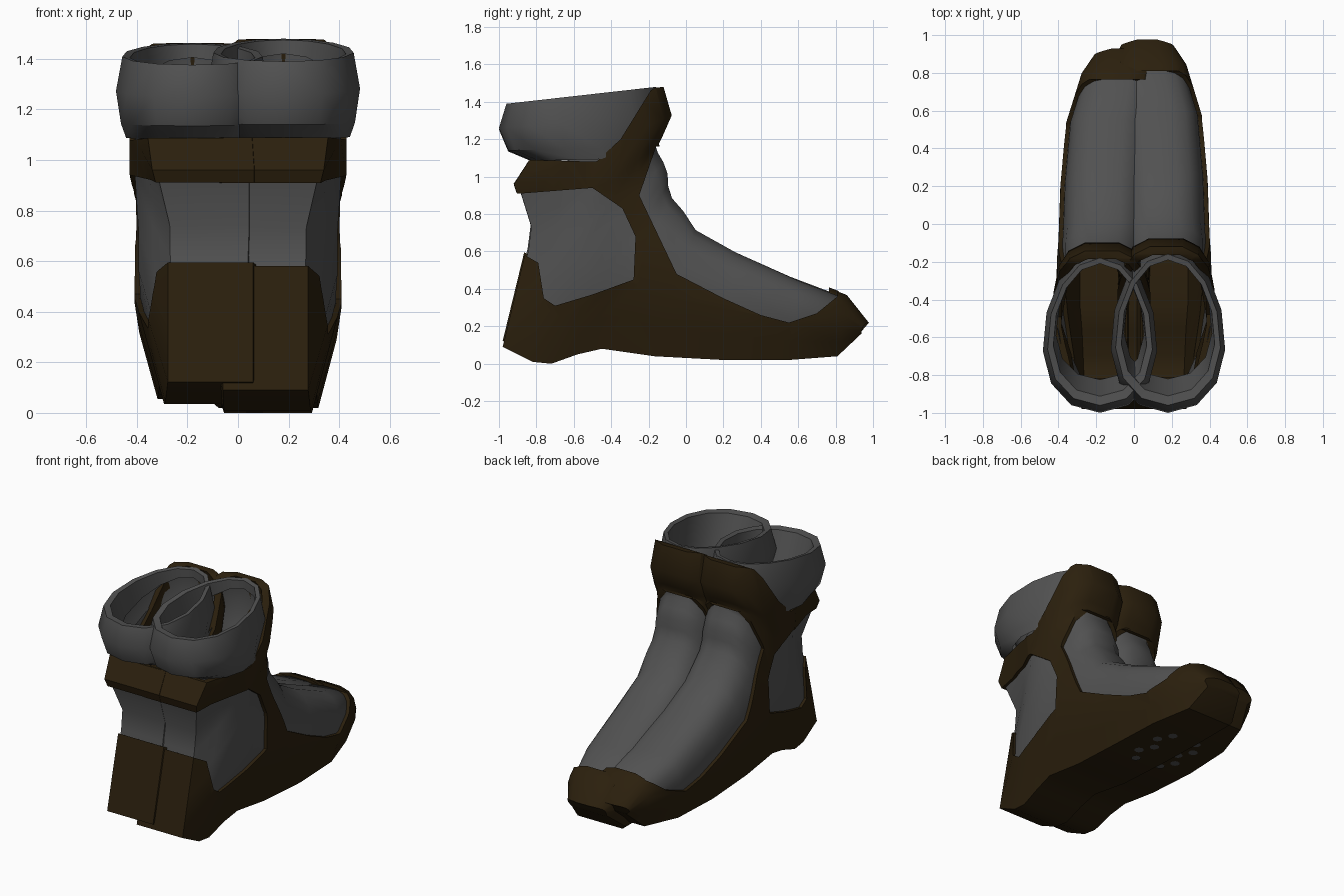
import bpy
import bmesh
import math
from mathutils import Vector

default_cube = bpy.data.objects.get("Cube")
if default_cube:
    bpy.data.objects.remove(default_cube, do_unlink=True)


def make_material(name, colour):
    mat = bpy.data.materials.new(name)
    mat.use_nodes = True
    mat.diffuse_color = colour
    shader = mat.node_tree.nodes["Principled BSDF"]
    shader.inputs["Base Color"].default_value = colour
    shader.inputs["Roughness"].default_value = 0.8
    return mat


GREY = make_material("grey fabric", (0.083, 0.083, 0.083, 1))
BROWN = make_material("dark brown leather", (0.024, 0.014, 0.004, 1))

# Boot sections: sole or back point (y, z), top or front point (y, z),
# half width, centre x, flatness of the outer back corner;
# running from the toe round the heel to the ankle
SECTIONS = [
    (0.965, 0.16, 0.99, 0.22, 0.14, 0.07, 0.8),
    (0.81, 0.04, 0.86, 0.37, 0.20, 0.08, 0.75),
    (0.55, 0.02, 0.60, 0.47, 0.23, 0.13, 0.75),
    (0.20, 0.02, 0.27, 0.62, 0.24, 0.15, 0.7),
    (-0.17, 0.04, 0.06, 0.74, 0.245, 0.155, 0.65),
    (-0.45, 0.08, 0.00, 0.84, 0.245, 0.165, 0.6),
    (-0.58, 0.05, -0.06, 0.91, 0.245, 0.165, 0.55),
    (-0.72, 0.00, -0.08, 0.98, 0.245, 0.165, 0.52),
    (-0.82, 0.01, -0.08, 1.04, 0.245, 0.165, 0.5),
    (-0.98, 0.09, -0.10, 1.10, 0.25, 0.165, 0.45),
    (-0.92, 0.34, -0.13, 1.15, 0.25, 0.165, 0.45),
    (-0.86, 0.59, -0.14, 1.18, 0.255, 0.17, 0.42),
    (-0.845, 0.72, -0.12, 1.22, 0.26, 0.17, 0.42),
    (-0.92, 0.96, -0.07, 1.33, 0.26, 0.17, 0.65),
    (-0.83, 1.10, -0.12, 1.50, 0.25, 0.17, 0.75),
]

# Collar sections: from the lower edge over the rim and down the inside
COLLAR = [
    (-0.82, 1.085, -0.18, 1.10, 0.26, 0.18),
    (-0.95, 1.14, -0.16, 1.16, 0.28, 0.18),
    (-1.00, 1.26, -0.12, 1.32, 0.30, 0.18),
    (-0.96, 1.39, -0.16, 1.48, 0.275, 0.18),
    (-0.91, 1.385, -0.19, 1.475, 0.245, 0.18),
    (-0.82, 1.14, -0.19, 1.42, 0.23, 0.18),
]

# Side outlines (y, z) of the openings cut through the leather
ANKLE_WINDOW = [(-1.1, 0.9), (-0.88, 0.91), (-0.5, 0.94), (-0.34, 0.83),
                (-0.27, 0.68), (-0.28, 0.45), (-0.5, 0.37), (-0.7, 0.31),
                (-0.76, 0.35), (-0.79, 0.54), (-0.87, 0.585), (-1.1, 0.59)]
INSTEP_WINDOW = [(-0.16, 1.16), (-0.25, 0.9), (-0.05, 0.48), (0.2, 0.35),
                 (0.4, 0.26), (0.55, 0.22), (0.7, 0.27), (0.81, 0.36),
                 (0.8, 0.7), (0.3, 1.1), (0.1, 1.2)]
TOP_OPENING = [(-1.1, 1.095), (-0.84, 1.09), (-0.48, 1.08), (-0.35, 1.2),
               (-0.18, 1.475), (-0.05, 1.485), (-0.05, 1.8), (-1.1, 1.8)]


def rounded(degrees, power):
    """Point on a unit superellipse: (towards the front, sideways)."""
    a = math.radians(degrees)
    return [math.copysign(abs(v) ** (2 / power), v)
            for v in (math.cos(a), math.sin(a))]


def place(row, inset, shape):
    """Put a unit section between a back point and a front point."""
    by, bz, ty, tz, width, cx = row[:6]
    low, high = Vector((cx, by, bz)), Vector((cx, ty, tz))
    middle, half = (low + high) / 2, (high - low) / 2
    half *= max(half.length - inset, 0.01) / half.length
    side = Vector((width - inset, 0, 0))
    return [middle + half * s + side * c for s, c in shape]


def boot_shape(corner):
    """Rounded front, with a flat back that is narrowed on the outer side."""
    front = [rounded(a, 3) for a in (78, 56, 34, 12)]
    outer = [(-1, corner), (-0.55, (1 + corner) / 2), (-0.1, 1)] + front
    inner = [(-1, 0.9), (-0.85, 1), (-0.1, 1)] + front
    return outer + [(s, -c) for s, c in reversed(inner)]


def boot_rings(inset, rows):
    rings = [place(row, inset, boot_shape(row[6])) for row in rows]
    # blunt point at the toe tip
    for p in rings[0]:
        p.y -= inset + 0.25 * abs(p.x - rows[0][5])
    return rings


def collar_ring(row, sides=14):
    shape = [rounded(360 * i / sides, 2.1) for i in range(sides)]
    return place(row, 0, [(s, c * (1 - 0.14 * s)) for s, c in shape])


def finish(bm, name, mat):
    bmesh.ops.recalc_face_normals(bm, faces=bm.faces)
    mesh = bpy.data.meshes.new(name)
    bm.to_mesh(mesh)
    bm.free()
    obj = bpy.data.objects.new(name, mesh)
    bpy.context.collection.objects.link(obj)
    if mat:
        mesh.materials.append(mat)
    return obj


def loft(name, rings, mat, cap_start=False, cap_end=False):
    bm = bmesh.new()
    loops = [[bm.verts.new(p) for p in points] for points in rings]
    for one, two in zip(loops, loops[1:]):
        for i in range(len(one)):
            j = (i + 1) % len(one)
            bm.faces.new((one[i], one[j], two[j], two[i]))
    if cap_start:
        bm.faces.new(loops[0])
    if cap_end:
        bm.faces.new(loops[-1])
    return finish(bm, name, mat)


def prism(name, outline):
    bm = bmesh.new()
    face = bm.faces.new([bm.verts.new((-1, y, z)) for y, z in outline])
    grown = bmesh.ops.extrude_face_region(bm, geom=[face])["geom"]
    moved = [v for v in grown if isinstance(v, bmesh.types.BMVert)]
    bmesh.ops.translate(bm, verts=moved, vec=(2, 0, 0))
    obj = finish(bm, name, None)
    obj.hide_render = True
    return obj


def select_only(obj):
    bpy.ops.object.select_all(action="DESELECT")
    obj.select_set(True)
    bpy.context.view_layer.objects.active = obj


def cut(obj, name, outline):
    cutter = prism(name, outline)
    mod = obj.modifiers.new(name, "BOOLEAN")
    mod.operation = "DIFFERENCE"
    mod.solver = "EXACT"
    mod.object = cutter
    select_only(obj)
    bpy.ops.object.modifier_apply(modifier=mod.name)
    bpy.data.objects.remove(cutter, do_unlink=True)


# Leather shell: outer wall joined to an inner wall at the top rim
walls = boot_rings(0, SECTIONS) + boot_rings(0.045, SECTIONS)[::-1]
shell = loft("left_leather_shell", walls, BROWN, True, True)
cut(shell, "ankle_cutter", ANKLE_WINDOW)
cut(shell, "instep_cutter", INSTEP_WINDOW)
cut(shell, "opening_cutter", TOP_OPENING)

# Fabric liner that shows through the openings
liner = loft("left_fabric_liner", boot_rings(0.022, SECTIONS[:-1]), GREY, True)

# Flared padded collar
collar = loft("left_collar", [collar_ring(row) for row in COLLAR], GREY)

# Small worn patches under the ball of the foot
bm = bmesh.new()
for i in range(5):
    spot = bmesh.ops.create_circle(bm, cap_ends=True, segments=10, radius=0.03)
    centre = Vector((0.11 + 0.05 * (i % 2), 0.15 + 0.09 * i, 0.017))
    bmesh.ops.translate(bm, verts=spot["verts"], vec=centre)
patches = finish(bm, "left_sole_patches", GREY)
for face in patches.data.polygons:
    if face.normal.z > 0:
        face.flip()

# Second boot: mirrored and very slightly smaller
for obj in (shell, liner, collar, patches):
    select_only(obj)
    bpy.ops.object.shade_smooth_by_angle(angle=math.radians(38))
    twin = obj.copy()
    twin.data = obj.data.copy()
    twin.name = obj.name.replace("left", "right")
    bpy.context.collection.objects.link(twin)
    for v in twin.data.vertices:
        v.co.x *= -1
        v.co.y = (v.co.y + 0.98) * 0.975 - 0.98
        v.co.z = 0.035 + v.co.z * 0.965
    twin.data.flip_normals()
